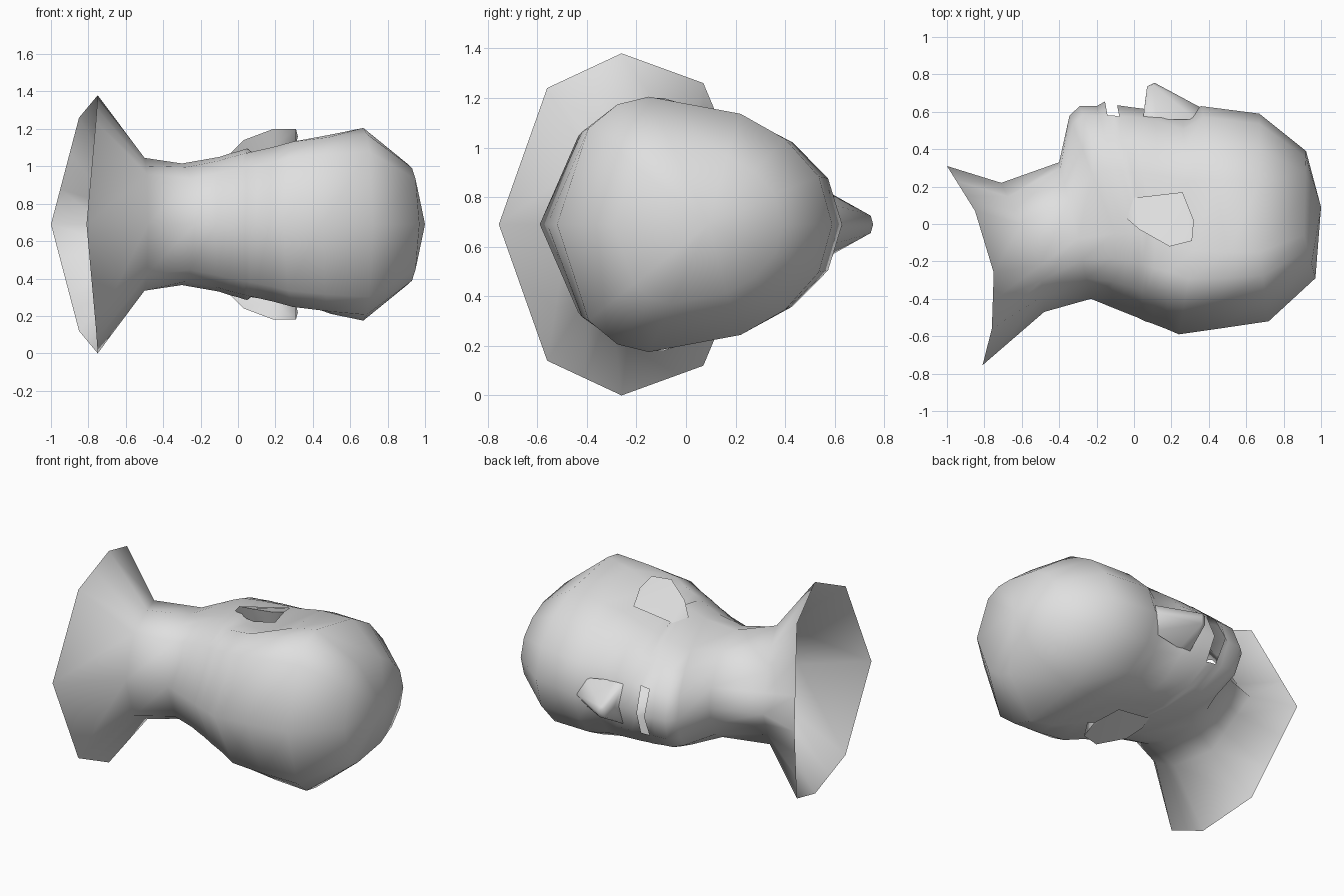
import bpy, bmesh, math
from mathutils import Vector

if "Cube" in bpy.data.objects:
    bpy.data.objects.remove(bpy.data.objects["Cube"])

MID = 0.69  # height of the symmetry plane (head lies on its side)

grey = bpy.data.materials.new("plain_grey")
grey.diffuse_color = (0.74, 0.74, 0.74, 1)
grey.use_nodes = True
grey.node_tree.nodes["Principled BSDF"].inputs["Base Color"].default_value = grey.diffuse_color


def finish(bm, name):
    for f in bm.faces:
        f.smooth = True
    me = bpy.data.meshes.new(name)
    bm.to_mesh(me)
    bm.free()
    me.materials.append(grey)
    ob = bpy.data.objects.new(name, me)
    bpy.context.collection.objects.link(ob)
    return ob


def shell(name, pts, inward):
    """Convex shell, left open on the side that sits against the head."""
    bm = bmesh.new()
    for p in pts:
        bm.verts.new(p)
    bmesh.ops.convex_hull(bm, input=bm.verts[:])
    bmesh.ops.recalc_face_normals(bm, faces=bm.faces)
    back = [f for f in bm.faces if f.normal.dot(Vector(inward)) > 0.5]
    bmesh.ops.delete(bm, geom=back, context='FACES')
    ob = finish(bm, name)
    bpy.context.view_layer.objects.active = ob
    ob.select_set(True)
    bpy.ops.object.shade_smooth_by_angle(angle=math.radians(70))
    ob.select_set(False)


# Cross-sections: back x, y | side x, y, half width | front x, y
SECTIONS = [
    (-.81, -.755, -.75, -.26, .69, -1.0, .31),   # bust rim
    (-.48, -.47, -.50, -.22, .355, -.71, .22),   # neck base
    (-.23, -.40, -.30, -.08, .325, -.40, .33),   # throat
    (-.12, -.445, -.10, -.05, .36, -.345, .58),  # chin
    (-.06, -.469, -.04, -.05, .38, -.29, .63),
    (-.02, -.485, 0.0, -.05, .39, -.20, .63),
    (.02, -.50, .03, -.06, .40, -.155, .63),     # lower lip
    (.04, -.51, .05, -.06, .405, -.12, .63),     # mouth
    (.06, -.52, .07, -.07, .41, -.09, .625),     # upper lip
    (.10, -.533, .11, -.08, .42, -.02, .625),
    (.17, -.56, .20, -.10, .44, .10, .61),
    (.24, -.59, .32, -.14, .47, .26, .595),      # eye line
    (.45, -.56, .50, -.15, .495, .36, .63),      # brow
    (.72, -.52, .67, -.15, .515, .67, .59),      # forehead
    (.97, -.29, .91, -.06, .32, .92, .39),       # crown
]
EYE_RING, MOUTH_RINGS = 11, (6, 7)
LIPS = {6: .025, 7: -.03, 8: .01}                     # centre-line push
RECESS = {8: .95, 9: .90, 10: .86, 11: .86, 12: .97}  # hollow behind the ears
ANGLES = [180, 131, 110, 90, 60, 42, 22, 0]           # back to front
H = len(ANGLES)


def half_ring(i):
    """Points (x, y, half width) of one half section, back to front."""
    xb, yb, xs, ys, w, xf, yf = SECTIONS[i]
    pts = []
    for a in ANGLES:
        u, s = math.cos(math.radians(a)), math.sin(math.radians(a))
        xe, ye = (xf, yf) if u > 0 else (xb, yb)
        x, y = xs + (xe - xs) * abs(u), ys + (ye - ys) * abs(u)
        if i == EYE_RING and a == 22:
            y -= .035
        if a == 0:
            y += LIPS.get(i, 0)
        if a == 90:
            s *= RECESS.get(i, 1)
        pts.append(Vector((x, y, w * s)))
    if i < 2:  # eight-sided bust: straight runs between its corners
        if i == 0:
            pts[1], pts[4] = Vector((-.76, -.56, .55)), Vector((-.85, .07, .57))
        pts[2] = pts[1].lerp(pts[3], .5)
        pts[5] = pts[4].lerp(pts[7], .33)
        pts[6] = pts[4].lerp(pts[7], .67)
    return pts


# Head, neck and open bust as one loft
bm = bmesh.new()
rings = []
for i in range(len(SECTIONS)):
    pts = half_ring(i)
    loop = [(p, 1) for p in pts] + [(p, -1) for p in pts[-2:0:-1]]
    rings.append([bm.verts.new((p.x, p.y, MID + s * p.z)) for p, s in loop])
N = len(rings[0])
for i in range(len(rings) - 1):
    for j in range(N):
        if i in MOUTH_RINGS and j in (H - 2, H - 1):  # open mouth
            continue
        k = (j + 1) % N
        bm.faces.new((rings[i][j], rings[i][k], rings[i + 1][k], rings[i + 1][j]))
top = bm.verts.new((1, .09, MID))
for j in range(N):
    bm.faces.new((rings[-1][j], rings[-1][(j + 1) % N], top))
bmesh.ops.recalc_face_normals(bm, faces=bm.faces)
finish(bm, "head_and_bust")

# Nose
nose = [(.38, .61, MID), (.11, .755, MID), (.06, .66, MID)]
for s in (1, -1):
    nose += [(.33, .56, MID + s * .09), (.10, .745, MID + s * .035),
             (.07, .735, MID + s * .03), (.05, .575, MID + s * .13),
             (.12, .56, MID + s * .13)]
shell("nose", nose, (0, -1, 0))

# Ears, growing out of the cheeks
for name, s in (("left_ear", 1), ("right_ear", -1)):
    edge = [(-.04, .03, .38), (.03, -.03, .45), (.19, -.12, .51),
            (.31, -.09, .51), (.32, .02, .47)]
    root = [(0, .14, .375), (.26, .17, .425), (.03, .0, .37),
            (.18, -.09, .41), (.31, -.06, .43)]
    shell(name, [(x, y, MID + s * w) for x, y, w in edge + root], (0, 0, -s))
